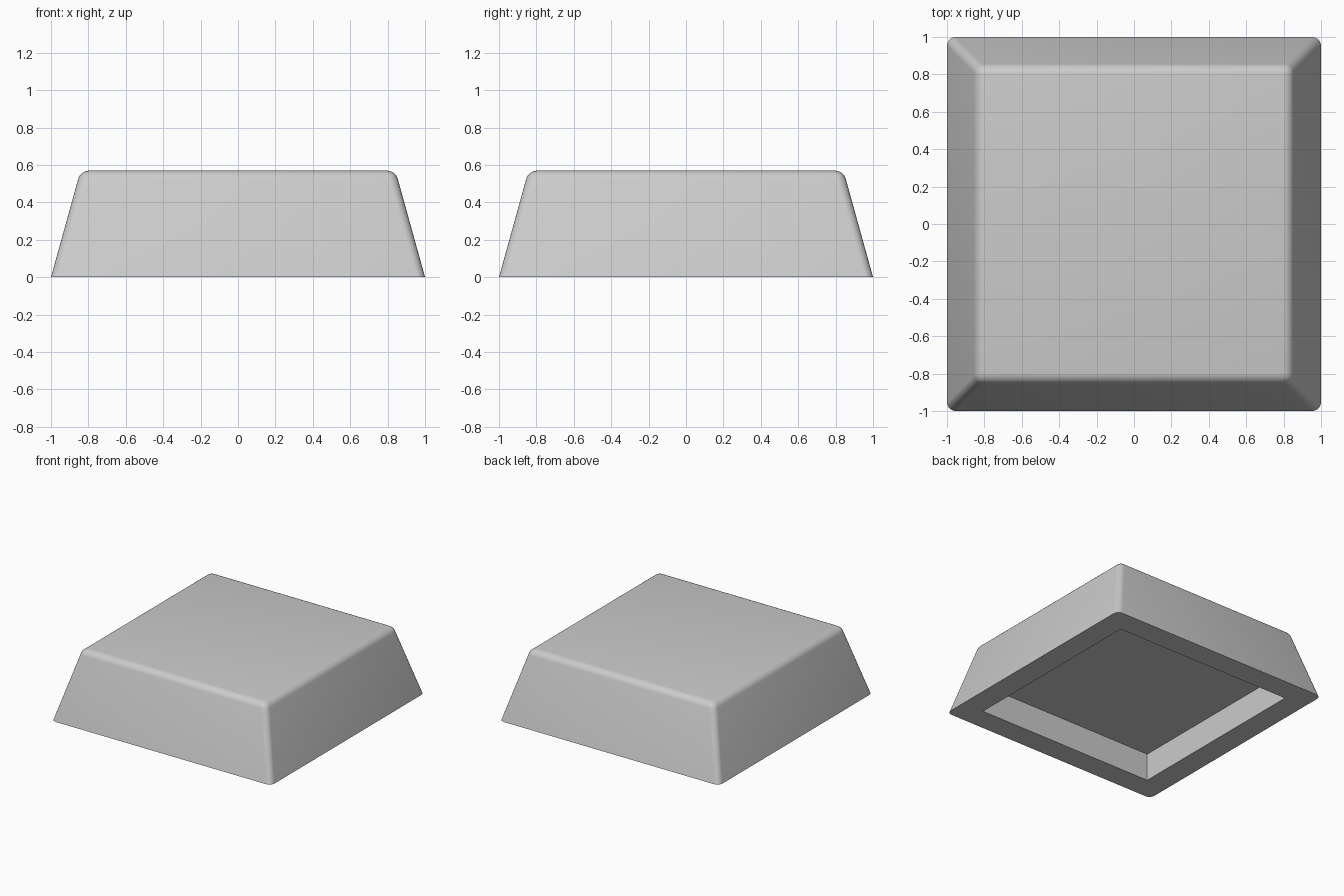
import bpy, bmesh

if "Cube" in bpy.data.objects:
    bpy.data.objects.remove(bpy.data.objects["Cube"])

BASE, TOP, HEIGHT = 1.0, 0.842, 0.57
CAVITY, DEPTH = 0.807, 0.226


def make_object(name, bm):
    mesh = bpy.data.meshes.new(name)
    bm.to_mesh(mesh)
    bm.free()
    obj = bpy.data.objects.new(name, mesh)
    bpy.context.collection.objects.link(obj)
    return obj


def tapered_block(z0, half0, z1, half1):
    bm = bmesh.new()
    bmesh.ops.create_cube(bm, size=2)
    for v in bm.verts:
        z, half = (z1, half1) if v.co.z > 0 else (z0, half0)
        v.co = (v.co.x * half, v.co.y * half, z)
    return bm


# Tapered body, rounded everywhere except around the base
bm = tapered_block(0, BASE, HEIGHT, TOP)
soft = [e for e in bm.edges if any(v.co.z > 0.1 for v in e.verts)]
bmesh.ops.bevel(bm, geom=soft, offset=0.045, offset_type='OFFSET',
                segments=5, profile=0.5, affect='EDGES')
body = make_object("tapered_body", bm)

# Square recess in the underside
cutter = make_object("recess_cutter", tapered_block(-0.2, CAVITY, DEPTH, CAVITY))
cutter.hide_render = True

bpy.context.view_layer.objects.active = body
body.select_set(True)
cut = body.modifiers.new("underside_recess", 'BOOLEAN')
cut.operation = 'DIFFERENCE'
cut.solver = 'EXACT'
cut.object = cutter
bpy.ops.object.modifier_apply(modifier=cut.name)
bpy.data.objects.remove(cutter)

# Soft edges shaded smooth, recess and base rim kept sharp
bpy.ops.object.shade_smooth_by_angle(angle=0.6)
